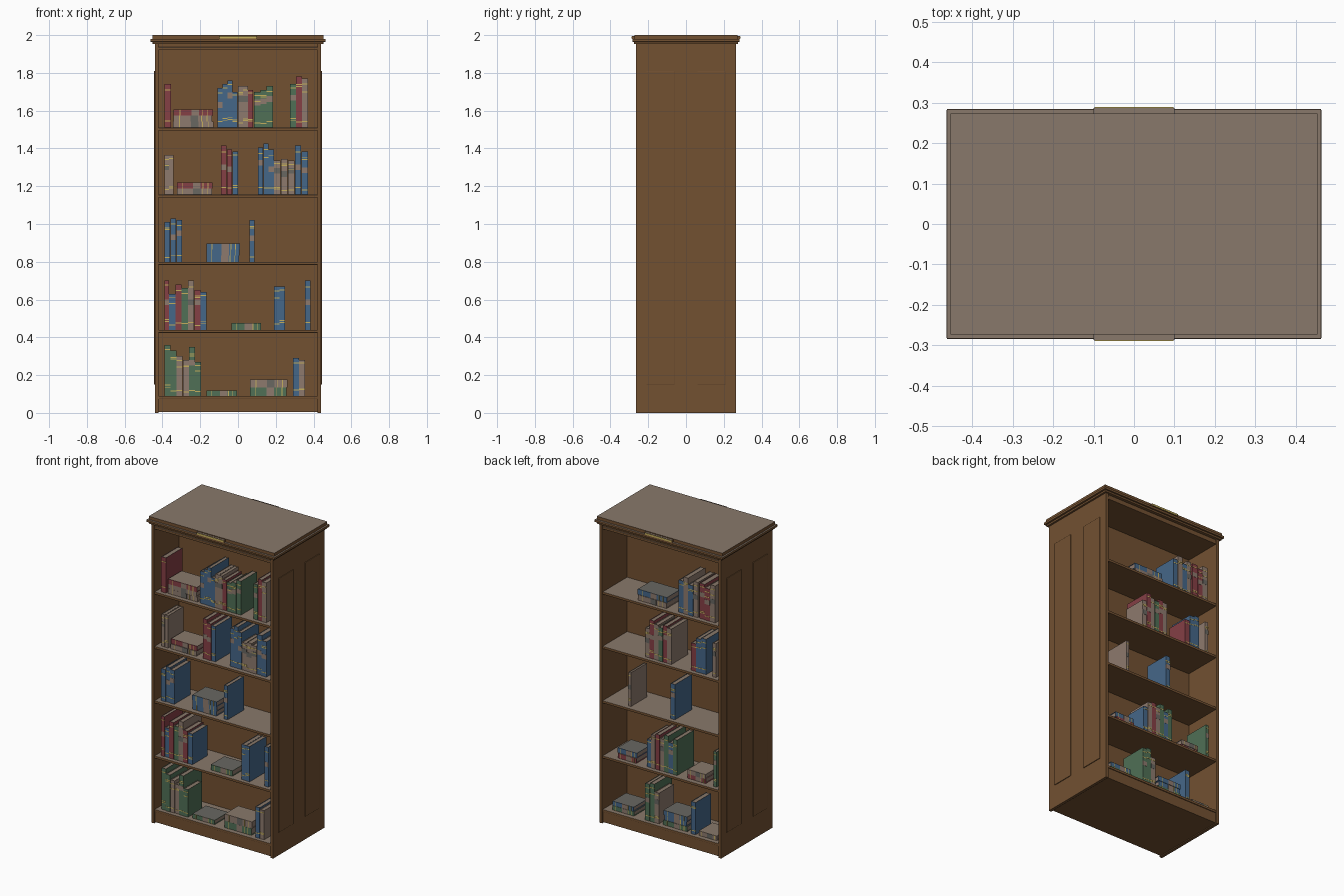
import bpy, bmesh, random
from mathutils import Vector

random.seed(4)
cube = bpy.data.objects.get("Cube")
if cube:
    bpy.data.objects.remove(cube, do_unlink=True)


def material(name, rgb):
    m = bpy.data.materials.new(name)
    m.use_nodes = True
    m.diffuse_color = (*rgb, 1)
    m.node_tree.nodes["Principled BSDF"].inputs["Base Color"].default_value = (*rgb, 1)
    return m


PALETTE = {
    "wood": material("brown wood", (0.17, 0.082, 0.031)),
    "dust": material("dusty grey brown", (0.25, 0.19, 0.145)),
    "r": material("book red", (0.235, 0.05, 0.06)),
    "b": material("book blue", (0.06, 0.135, 0.25)),
    "g": material("book green", (0.08, 0.16, 0.093)),
    "t": material("book tan", (0.27, 0.195, 0.155)),
    "gold": material("gold", (0.56, 0.43, 0.11)),
    "cover": material("dusty cover grey", (0.14, 0.135, 0.12)),
}
KEYS = list(PALETTE)


def solid(name, boxes, bevel=0):
    """One object from boxes: (low corner, high corner, colour, colour of upward faces)."""
    bm = bmesh.new()
    for a, b, colour, top in boxes:
        a, b = Vector(a), Vector(b)
        verts = bmesh.ops.create_cube(bm, size=1)["verts"]
        for v in verts:
            v.co = (a + b) / 2 + v.co * Vector([abs(k) for k in b - a])
        for f in {f for v in verts for f in v.link_faces}:
            f.normal_update()
            f.material_index = KEYS.index(top if f.normal.z > 0.9 else colour)
    mesh = bpy.data.meshes.new(name)
    bm.to_mesh(mesh)
    bm.free()
    for m in PALETTE.values():
        mesh.materials.append(m)
    ob = bpy.data.objects.new(name, mesh)
    bpy.context.collection.objects.link(ob)
    if bevel:
        mod = ob.modifiers.new("soft edges", "BEVEL")
        mod.width = bevel
        mod.segments = 2
    return ob


def slab(name, x, y, z0, z1, bevel=0):
    """Wooden board centred on the case."""
    return solid(name, [((-x, -y, z0), (x, y, z1), "wood", "dust")], bevel)


# Case
SHELVES = [1.51, 1.155, 0.8, 0.44, 0.09]
for side, label in ((1, "left"), (-1, "right")):
    solid(label + "_side", [((side * 0.42, -0.265, 0), (side * 0.44, 0.265, 1.96), "wood", "wood")], 0.002)
    for s, end in ((-1, "front"), (1, "back")):
        solid(f"{label}_{end}_raised_panel",
              [((side * 0.438, s * 0.06, 0.15), (side * 0.445, s * 0.21, 1.81), "wood", "wood")], 0.003)
slab("centre_panel", 0.421, 0.008, 0.05, 1.94)
slab("plinth", 0.421, 0.255, 0.006, 0.074)
for i, z in enumerate(SHELVES):
    slab(f"shelf_{i + 1}", 0.421, 0.26, z - 0.016, z, 0.002)
slab("head_rail", 0.421, 0.255, 1.935, 1.96)
slab("head_bead", 0.421, 0.26, 1.92, 1.936, 0.002)

# Cornice and name plates (left blank)
slab("cornice_lower", 0.452, 0.275, 1.952, 1.966, 0.003)
slab("cornice_moulding", 0.463, 0.284, 1.964, 1.98, 0.003)
slab("top_board", 0.453, 0.273, 1.978, 2.0)
for s, end in ((-1, "front"), (1, "back")):
    solid(end + "_plate", [((-0.1, s * 0.27, 1.98), (0.1, s * 0.287, 1.995), "wood", "dust"),
                           ((-0.097, s * 0.28, 1.982), (0.097, s * 0.289, 1.993), "gold", "gold")])


# Books: u runs to the viewer's right on each side, d outward from the centre panel
class Shelf:
    def __init__(self, side, level):
        self.s, self.z, self.level = side, SHELVES[level - 1], level
        self.name = "front" if side < 0 else "back"

    def box(self, u, d, z, colour, top=None):
        s = self.s
        lo, hi = (-s * u[0], s * d[0], z[0]), (-s * u[1], s * d[1], z[1])
        return lo, hi, colour, top or colour

    def upright(self, u0, u1, colour, height):
        z0, z1 = self.z, self.z + height
        d1 = 0.237 - random.random() * 0.005
        d0, t, w = d1 - 0.6 * height - 0.035, 0.003, u1 - u0
        u0, u1 = u0 + 0.0005, u1 - 0.0005
        parts = [self.box((u0, u0 + t), (d0, d1), (z0, z1), colour, "dust"),
                 self.box((u1 - t, u1), (d0, d1), (z0, z1), colour, "dust"),
                 self.box((u0, u1), (d1 - t, d1), (z0, z1), colour, "dust"),
                 self.box((u0 + t, u1 - t), (d0 + t, d1 - t), (z0 + t, z1 - t), "t", "dust")]
        strip = (d1 - t, d1 + 0.001)
        # gilt bands near head and foot, and a title label on many spines
        for f in random.choice(((0.14, 0.86), (0.1, 0.8, 0.84), (0.16, 0.2, 0.9), (0.12, 0.72, 0.88))):
            z = z0 + f * height
            parts.append(self.box((u0, u1), strip, (z, z + 0.005), "gold"))
        if random.random() < 0.55:
            z = z0 + random.choice((0.5, 0.62)) * height
            parts.append(self.box((u0, u1), strip, (z, z + 0.03), "cover" if colour == "t" else "t"))
        solid(f"{self.name}_shelf_{self.level}_upright_book", parts)

    def row(self, u0, u1, colours, heights):
        """Upright books side by side, heights in hundredths."""
        w = (u1 - u0) / len(colours)
        for i, (c, h) in enumerate(zip(colours, heights)):
            self.upright(u0 + i * w, u0 + (i + 1) * w, c, h / 100)

    def stack(self, u0, u1, colours, thick):
        """Books lying flat, bottom first, spines outward."""
        z, t = self.z, 0.003
        for c in colours:
            d1, z1 = 0.235 - random.random() * 0.008, z + thick
            a, b = u0 + random.random() * 0.008, u1 - random.random() * 0.008
            d0 = d1 - 0.14
            parts = [self.box((a, b), (d0, d1), (z, z + t), c),
                     self.box((a, b), (d0, d1), (z1 - t, z1), c, "dust" if c in "tr" else "cover"),
                     self.box((a, b), (d1 - t, d1), (z, z1), c),
                     self.box((a + t, b - t), (d0 + t, d1 - t), (z + t, z1 - t), "t")]
            strip = (d1 - t, d1 + 0.001)
            for f in (0.15, 0.72, 0.86):
                u = a + f * (b - a)
                parts.append(self.box((u, u + 0.004), strip, (z, z1), "gold"))
            u = a + 0.45 * (b - a)
            parts.append(self.box((u, u + 0.04), strip, (z, z1), "cover" if c == "t" else "t"))
            solid(f"{self.name}_shelf_{self.level}_flat_book", parts)
            z = z1


# Front shelves
top, upper, middle, lower, bottom = [Shelf(-1, n) for n in range(1, 6)]
top.row(-0.39, -0.355, "r", [23])
top.stack(-0.345, -0.13, "ttr", 0.032)
top.row(-0.11, 0.08, "bbbbttr", [21, 23, 25, 19, 22, 22, 20])
top.row(0.085, 0.185, "ggg", [19, 20, 22])
top.row(0.275, 0.37, "grt", [23, 27, 26])
upper.row(-0.39, -0.34, "tt", [21, 21])
upper.stack(-0.325, -0.13, "tr", 0.032)
upper.row(-0.09, 0, "rrb", [26, 24, 23])
upper.row(0.105, 0.19, "bbb", [25, 27, 24])
upper.row(0.19, 0.3, "ttt", [18, 19, 18])
upper.row(0.3, 0.37, "bb", [26, 23])
middle.row(-0.39, -0.295, "bbb", [21, 23, 22])
middle.stack(-0.17, 0.012, "bbb", 0.032)
middle.row(0.06, 0.088, "b", [22])
lower.row(-0.39, -0.365, "r", [26])
lower.row(-0.365, -0.165, "brgtrb", [19, 24, 22, 26, 21, 20])
lower.stack(-0.04, 0.127, "g", 0.035)
lower.row(0.19, 0.25, "bb", [23, 23])
lower.row(0.355, 0.383, "b", [26])
bottom.row(-0.39, -0.195, "ggttgg", [27, 24, 21, 19, 26, 18])
bottom.stack(-0.175, -0.005, "g", 0.028)
bottom.stack(0.06, 0.265, "gt", 0.044)
bottom.row(0.29, 0.355, "bt", [20, 19])

# Back shelves
top, upper, middle, lower, bottom = [Shelf(1, n) for n in range(1, 6)]
top.stack(-0.187, 0.03, "tb", 0.035)
top.row(0.11, 0.25, "btbt", [21, 24, 20, 23])
top.row(0.26, 0.375, "rrt", [23, 21, 24])
upper.row(-0.13, 0.06, "trtgrt", [19, 25, 23, 22, 24, 23])
upper.row(0.2, 0.31, "rbb", [18, 22, 23])
upper.row(0.355, 0.38, "t", [22])
middle.row(-0.255, -0.235, "t", [22])
middle.row(0.052, 0.085, "b", [23])
lower.stack(-0.335, -0.19, "rb", 0.032)
lower.row(-0.12, 0.1, "btrtgbg", [18, 22, 23, 21, 24, 20, 23])
lower.stack(0.17, 0.31, "rt", 0.03)
lower.row(0.362, 0.385, "g", [23])
bottom.stack(-0.375, -0.21, "gb", 0.028)
bottom.row(-0.13, -0.03, "ggt", [24, 25, 20])
bottom.stack(-0.005, 0.17, "gbb", 0.032)
bottom.row(0.2, 0.235, "b", [21])
bottom.stack(0.25, 0.385, "t", 0.03)
